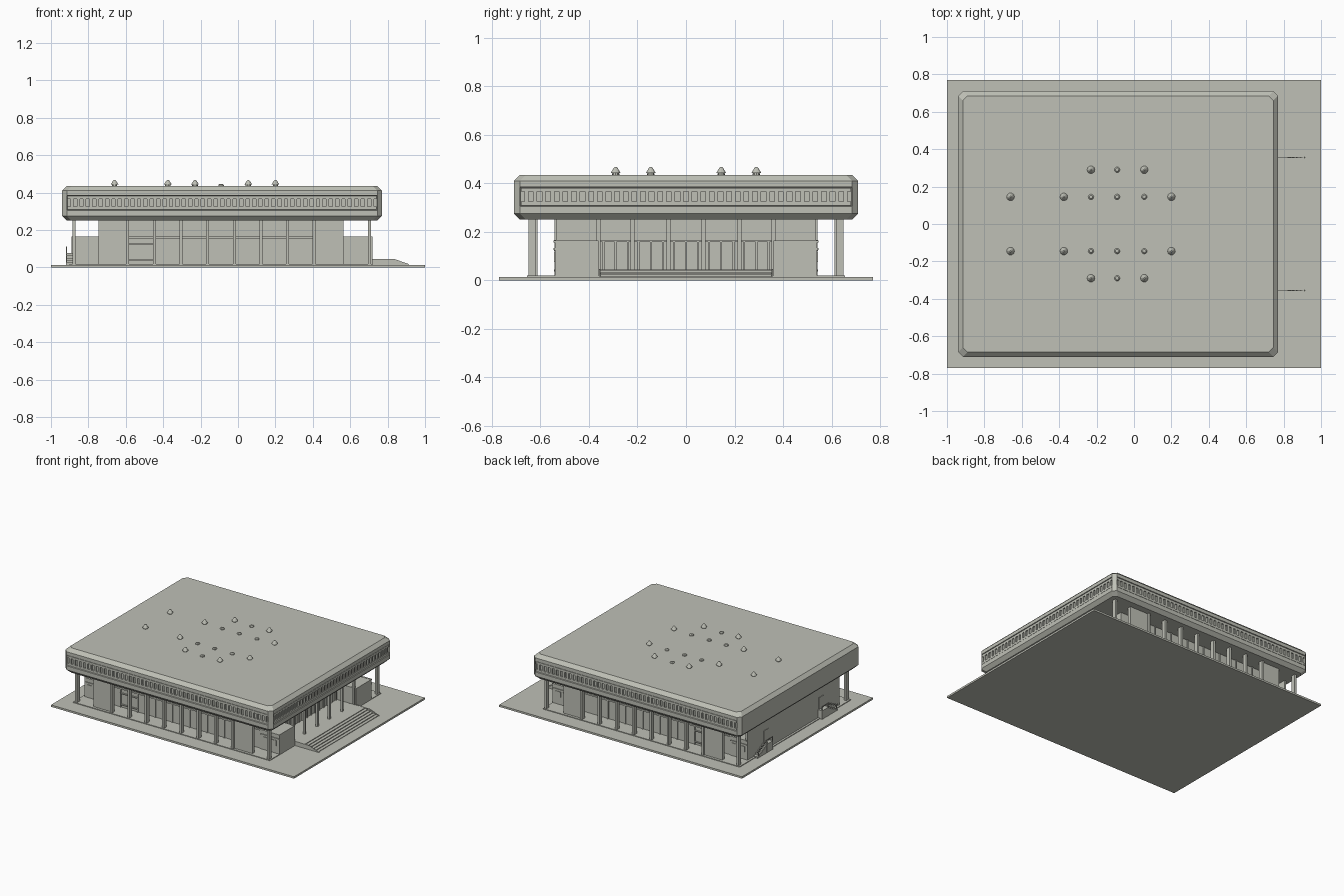
import bpy, bmesh, math

if "Cube" in bpy.data.objects:
    bpy.data.objects.remove(bpy.data.objects["Cube"])

stone = bpy.data.materials.new("pale_stone")
stone.diffuse_color = (0.52, 0.53, 0.47, 1)
stone.use_nodes = True
stone.node_tree.nodes["Principled BSDF"].inputs["Base Color"].default_value = stone.diffuse_color


def finish(name, bm):
    bmesh.ops.recalc_face_normals(bm, faces=bm.faces)
    me = bpy.data.meshes.new(name)
    bm.to_mesh(me)
    bm.free()
    me.materials.append(stone)
    ob = bpy.data.objects.new(name, me)
    bpy.context.collection.objects.link(ob)
    return ob


def add_box(bm, x0, x1, y0, y1, z0, z1):
    vs = bmesh.ops.create_cube(bm, size=1)["verts"]
    for v in vs:
        v.co.x = x0 if v.co.x < 0 else x1
        v.co.y = y0 if v.co.y < 0 else y1
        v.co.z = z0 if v.co.z < 0 else z1


def boxes(name, items):
    bm = bmesh.new()
    for b in items:
        add_box(bm, *b)
    return finish(name, bm)


def both(x0, x1, y0, y1, z0, z1):
    """A box and its copy mirrored front to back."""
    return [(x0, x1, y0, y1, z0, z1), (x0, x1, -y1, -y0, z0, z1)]


def recess(bm, x, y, z, axis, depth):
    """Inset wall panes whose centre satisfies the given tests."""
    faces = [f for f in bm.faces if abs(f.normal[axis]) > 0.9]
    bmesh.ops.inset_individual(bm, faces=faces, thickness=0.012, depth=-depth)


# ground slab and floor pad
boxes("ground_slab", [(-1, 1, -0.77, 0.77, 0, 0.014)])
boxes("floor_pad", [(-0.9, 0.72, -0.655, 0.655, 0.012, 0.019)])

# roof: lofted chamfered rectangle with recessed bands on three sides
X0, X1, Y, C = -0.94, 0.77, 0.71, 0.025


def ring(bm, d, z):
    a, b, y = X0 + d, X1 - d, Y - d
    pts = [(a + C, -y), (b - C, -y), (b, -y + C), (b, y - C),
           (b - C, y), (a + C, y), (a, y - C), (a, -y + C)]
    return [bm.verts.new((px, py, z)) for px, py in pts]


bm = bmesh.new()
rings = [ring(bm, d, z) for d, z in
         [(0.025, 0.25), (0, 0.275), (0, 0.305), (0, 0.385), (0, 0.41), (0.025, 0.435)]]
band = []
for k, (lo, hi) in enumerate(zip(rings, rings[1:])):
    for i in range(8):
        j = (i + 1) % 8
        f = bm.faces.new((lo[i], lo[j], hi[j], hi[i]))
        if k == 2 and i in (0, 2, 4):
            band.append(f)
bm.faces.new(rings[0][::-1])
bm.faces.new(rings[-1])
bm.normal_update()
bmesh.ops.inset_individual(bm, faces=band, thickness=0.004, depth=-0.012)
finish("roof", bm)

# small piers dividing the recessed roof bands, with rails above and below
piers = []
n = 48
for i in range(n):
    x = -0.905 + (i + 0.5) * 1.64 / n
    piers += both(x - 0.008, x + 0.008, -0.707, -0.695, 0.309, 0.381)
n = 38
for i in range(n):
    y = -0.675 + (i + 0.5) * 1.35 / n
    piers.append((0.755, 0.767, y - 0.008, y + 0.008, 0.309, 0.381))
for z0, z1 in ((0.309, 0.325), (0.365, 0.381)):
    piers += both(-0.911, 0.741, -0.707, -0.695, z0, z1)
    piers.append((0.755, 0.767, -0.681, 0.681, z0, z1))
boxes("roof_band_piers", piers)


# roof vents: capped cones and low domes
def lathe(name, profile, spots, sides):
    bm = bmesh.new()
    for cx, cy in spots:
        loops = [[bm.verts.new((cx + r * math.cos(2 * math.pi * s / sides),
                                cy + r * math.sin(2 * math.pi * s / sides), z))
                  for s in range(sides)] for r, z in profile]
        for lo, hi in zip(loops, loops[1:]):
            for s in range(sides):
                t = (s + 1) % sides
                bm.faces.new((lo[s], lo[t], hi[t], hi[s]))
        bm.faces.new(loops[0][::-1])
        bm.faces.new(loops[-1])
    return finish(name, bm)


cones, domes = [], []
for s in (-1, 1):
    cones += [(x, s * 0.145) for x in (-0.66, -0.375, 0.2)]
    cones += [(x, s * 0.29) for x in (-0.23, 0.055)]
    domes += [(x, s * 0.145) for x in (-0.23, -0.09, 0.055)] + [(-0.09, s * 0.29)]
lathe("cone_vents", [(0.014, 0.43), (0.014, 0.443), (0.021, 0.443), (0.009, 0.462), (0.004, 0.467)], cones, 10)
lathe("dome_vents", [(0.015, 0.43), (0.015, 0.44), (0.009, 0.446), (0.003, 0.447)], domes, 12)

# hall walls: full-height core, thin rear wall, low end wings
boxes("hall_core", [(-0.745, 0.565, -0.535, 0.535, 0.015, 0.252)])
boxes("rear_wall", [(-0.885, -0.87, -0.54, 0.54, 0.015, 0.252)])
boxes("end_wings", both(-0.875, -0.74, -0.54, -0.36, 0.015, 0.163)
      + both(0.56, 0.72, -0.54, -0.36, 0.015, 0.163))

# wall rails, window frames and wing ledges
xs = [-0.59 + 0.1425 * i for i in range(8)]
rails = both(-0.745, 0.565, -0.545, -0.53, 0.155, 0.166)
for a, b in zip(xs, xs[1:]):
    rails += both(a - 0.004, a + 0.004, -0.542, -0.53, 0.015, 0.25)
for x0, x1 in ((-0.875, -0.745), (0.565, 0.72)):
    rails += both(x0, x1, -0.546, -0.535, 0.125, 0.133)
    rails += both(x0, x1, -0.546, -0.535, 0.156, 0.165)
    m = (x0 + x1) / 2
    for c in (m - 0.03, m + 0.03):
        rails += both(c - 0.022, c + 0.022, -0.544, -0.535, 0.075, 0.115)
rails += both(-0.59, -0.45, -0.545, -0.53, 0.12, 0.127)
rails += both(-0.59, -0.45, -0.545, -0.53, 0.037, 0.044)
boxes("wall_rails", rails)

# solid screen panels and slim columns along front and back
boxes("screen_panels", both(-0.745, -0.59, -0.636, -0.612, 0.015, 0.255)
      + both(0.408, 0.565, -0.636, -0.612, 0.015, 0.255))
cols = []
for x in xs + [-0.878, 0.702]:
    cols += both(x - 0.008, x + 0.008, -0.65, -0.618, 0.015, 0.255)
ys = [0.072, 0.22, 0.36]
for y in ys:
    cols += both(0.694, 0.71, y - 0.008, y + 0.008, 0.015, 0.255)
boxes("columns", cols)

# entrance wall frames and doors
doors = [(0.56, 0.573, -0.36, 0.36, 0.157, 0.166)]
for y in (0, 0.145, 0.29):
    for s in ((1,) if y == 0 else (-1, 1)):
        c = s * y
        doors += [(0.56, 0.572, c + e - 0.004, c + e + 0.004, 0.04, 0.16) for e in (-0.05, 0, 0.05)]
boxes("entrance_frames", doors)

# entrance platform, steps and cheek walls
steps = [(0.56, 0.80, -0.352, 0.352, 0.012, 0.045)]
for i in range(5):
    steps.append((0.79, 0.822 + 0.022 * i, -0.352, 0.352, 0.01, 0.040 - 0.0055 * i))
boxes("entrance_steps", steps)
bm = bmesh.new()
for s in (-1, 1):
    prof = [(0.72, 0.01), (0.92, 0.01), (0.91, 0.019), (0.835, 0.045), (0.72, 0.046)]
    a = [bm.verts.new((x, s * 0.352, z)) for x, z in prof]
    b = [bm.verts.new((x, s * 0.358, z)) for x, z in prof]
    bm.faces.new(a)
    bm.faces.new(b)
    for i in range(5):
        j = (i + 1) % 5
        bm.faces.new((a[i], a[j], b[j], b[i]))
finish("step_cheeks", bm)

# rear service stairs with handrails, doors behind
stairs, hand = [], []
for i in range(5):
    stairs += both(-0.918, -0.884, 0.29, 0.47 - 0.025 * i, 0.012, 0.025 + 0.013 * i)
    y = 0.458 - 0.025 * i
    hand += both(-0.919, -0.915, y - 0.014, y + 0.014, 0.055 + 0.012 * i, 0.062 + 0.012 * i)
hand += both(-0.919, -0.915, 0.29, 0.36, 0.105, 0.111)
for y, z in ((0.292, 0.11), (0.36, 0.11), (0.46, 0.06)):
    hand += both(-0.919, -0.915, y - 0.003, y + 0.003, 0.012, z)
boxes("service_stairs", stairs)
boxes("service_handrails", hand)
boxes("service_doors", both(-0.889, -0.884, 0.295, 0.35, 0.077, 0.165))
